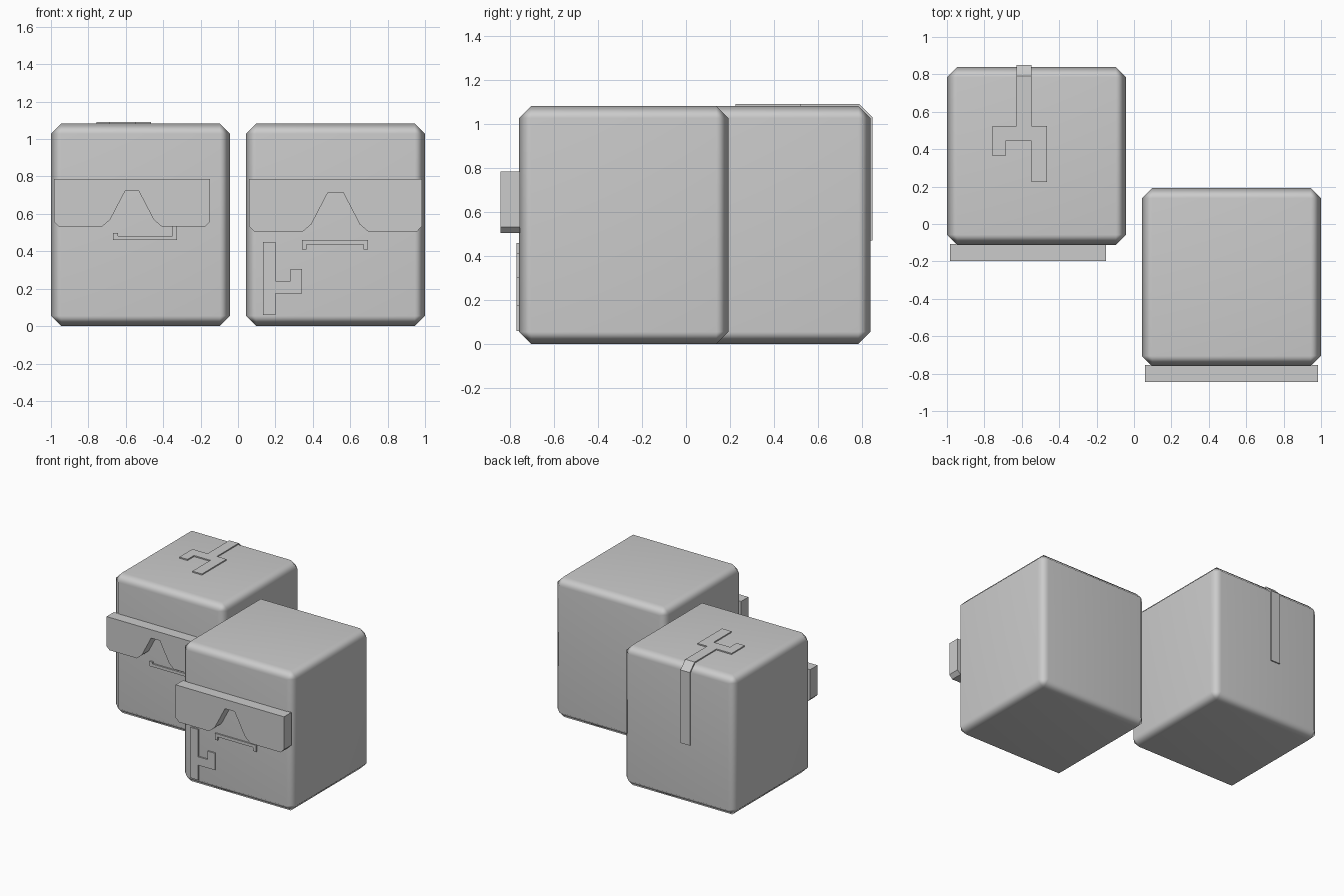
import bpy, bmesh, math

if "Cube" in bpy.data.objects:
    bpy.data.objects.remove(bpy.data.objects["Cube"])

grey = bpy.data.materials.new("plain grey")
grey.diffuse_color = (0.6, 0.6, 0.6, 1)
grey.use_nodes = True
grey.node_tree.nodes["Principled BSDF"].inputs["Base Color"].default_value = grey.diffuse_color


def extrude(name, points, offset):
    """Solid prism: a planar outline pushed along an offset vector."""
    bm = bmesh.new()
    face = bm.faces.new([bm.verts.new(p) for p in points])
    res = bmesh.ops.extrude_face_region(bm, geom=[face])
    verts = [v for v in res["geom"] if isinstance(v, bmesh.types.BMVert)]
    bmesh.ops.translate(bm, verts=verts, vec=offset)
    bmesh.ops.recalc_face_normals(bm, faces=bm.faces)
    me = bpy.data.meshes.new(name)
    bm.to_mesh(me)
    bm.free()
    me.materials.append(grey)
    ob = bpy.data.objects.new(name, me)
    bpy.context.collection.objects.link(ob)
    return ob


def head(name, x0, x1, y0, y1):
    """Chamfered, smooth-shaded block."""
    ob = extrude(name, [(x0, y0, 0), (x1, y0, 0), (x1, y1, 0), (x0, y1, 0)], (0, 0, 1.083))
    bev = ob.modifiers.new("bevel", "BEVEL")
    bev.width, bev.segments = 0.055, 1
    bpy.ops.object.select_all(action="DESELECT")
    bpy.context.view_layer.objects.active = ob
    ob.select_set(True)
    bpy.ops.object.modifier_apply(modifier="bevel")
    ob.data.shade_smooth()
    ob.modifiers.new("normals", "WEIGHTED_NORMAL")
    return ob


def glasses(name, x0, x1, z0, y):
    """Visor with a nose notch; half profile in fractions, mirrored."""
    half = [(0, 1), (0, 0.1), (0.03, 0), (0.31, 0), (0.36, 0.14), (0.456, 0.745)]
    prof = half + [(1 - u, v) for u, v in reversed(half)]
    pts = [(x0 + u * (x1 - x0), y, z0 + v * (0.786 - z0)) for u, v in prof]
    return extrude(name, pts, (0, -0.09, 0))


def front_plate(name, pts, y):
    return extrude(name, [(x, y + 0.003, z) for x, z in pts], (0, -0.014, 0))


# Back left and front right blocks
head("left_head", -1.0, -0.042, -0.112, 0.84)
head("right_head", 0.042, 1.0, -0.76, 0.193)

# Glasses
glasses("left_glasses", -0.984, -0.15, 0.533, -0.107)
glasses("right_glasses", 0.059, 0.984, 0.505, -0.755)

# Mouths
front_plate("left_mouth", [(-0.668, 0.497), (-0.668, 0.46), (-0.326, 0.46), (-0.326, 0.533),
                           (-0.35, 0.533), (-0.35, 0.483), (-0.642, 0.483), (-0.642, 0.497)], -0.112)
front_plate("right_mouth", [(0.342, 0.46), (0.342, 0.41), (0.367, 0.41), (0.367, 0.437),
                            (0.67, 0.437), (0.67, 0.41), (0.695, 0.41), (0.695, 0.46)], -0.76)

# Hooked mark on the right block's front
front_plate("front_mark", [(0.135, 0.45), (0.135, 0.06), (0.2, 0.06), (0.2, 0.175), (0.342, 0.175),
                           (0.342, 0.305), (0.28, 0.305), (0.28, 0.24), (0.2, 0.24), (0.2, 0.45)], -0.76)

# Forked mark on the left block's top, with a strip folding down the back
extrude("top_fork", [(x, y, 1.08) for x, y in [
    (-0.756, 0.524), (-0.756, 0.364), (-0.686, 0.364), (-0.686, 0.444), (-0.547, 0.444),
    (-0.547, 0.225), (-0.465, 0.225), (-0.465, 0.524)]], (0, 0, 0.012))
extrude("back_strip", [(-0.627, y, z) for y, z in [
    (0.524, 1.092), (0.79, 1.092), (0.849, 1.033), (0.849, 0.47), (0.837, 0.47),
    (0.837, 1.028), (0.785, 1.08), (0.524, 1.08)]], (0.08, 0, 0))
